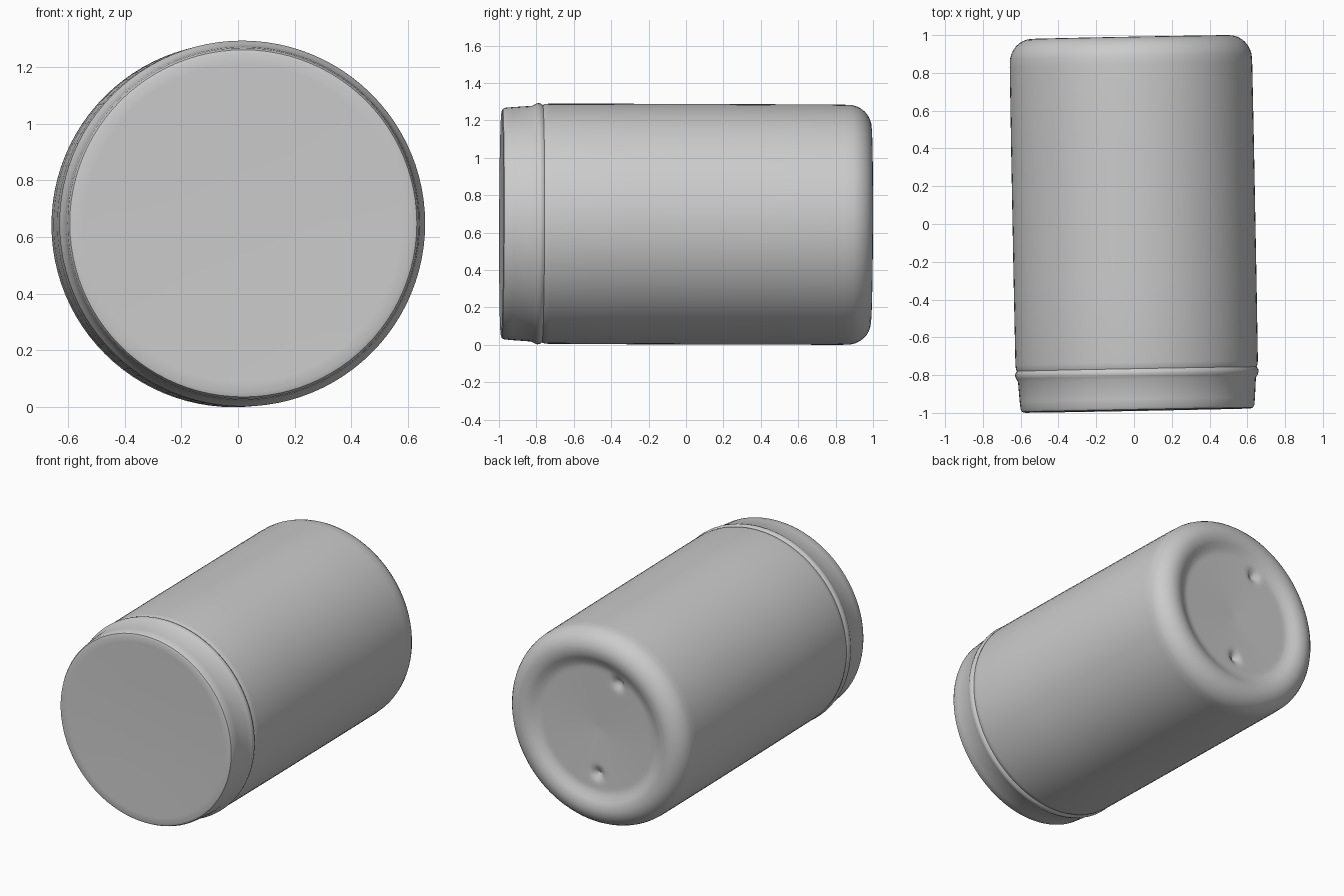
import bpy, bmesh, math
from mathutils import Vector

if "Cube" in bpy.data.objects:
    bpy.data.objects.remove(bpy.data.objects["Cube"])

SEG = 96
# Small pressed marks in the base dish: (x, z)
DENTS = [(-0.15, 0.33), (0.0, -0.30)]


def lathe(name, profile, shape=None):
    """Revolve (radius, y) points about the y axis; radius 0 closes an end."""
    bm = bmesh.new()
    rings = []
    for r, y in profile:
        if r == 0:
            rings.append([bm.verts.new((0, y, 0))])
        else:
            rings.append([bm.verts.new((r * math.cos(2 * math.pi * i / SEG), y,
                                        r * math.sin(2 * math.pi * i / SEG)))
                          for i in range(SEG)])
    for a, b in zip(rings, rings[1:]):
        for i in range(SEG):
            j = (i + 1) % SEG
            quad = [a[i % len(a)], a[j % len(a)], b[j % len(b)], b[i % len(b)]]
            bm.faces.new(list(dict.fromkeys(quad)))
    if shape:
        for v in bm.verts:
            shape(v)
    # Faces wind from the front (-y) to the back; make them point outward
    bm.normal_update()
    side = max(bm.faces, key=lambda f: f.calc_area() * Vector((f.calc_center_median().x, 0, f.calc_center_median().z)).length)
    c = side.calc_center_median()
    if side.normal.dot(Vector((c.x, 0, c.z))) < 0:
        bmesh.ops.reverse_faces(bm, faces=bm.faces[:])
    me = bpy.data.meshes.new(name)
    bm.to_mesh(me)
    bm.free()
    ob = bpy.data.objects.new(name, me)
    bpy.context.collection.objects.link(ob)
    # The container lies on its side, very slightly askew
    ob.location = (0, 0, 0.645)
    ob.rotation_euler = (-0.0033, 0, 0.019)
    bpy.ops.object.select_all(action='DESELECT')
    ob.select_set(True)
    bpy.context.view_layer.objects.active = ob
    bpy.ops.object.shade_smooth_by_angle(angle=math.radians(40))
    return ob


def press_dents(v):
    """Push two small pits into the base dish."""
    if v.co.y > 0.9 and math.hypot(v.co.x, v.co.z) < 0.45:
        for x, z in DENTS:
            d2 = (v.co.x - x) ** 2 + (v.co.z - z) ** 2
            v.co.y -= 0.035 * math.exp(-d2 / 0.0009)


# Lid: nearly flat face, tight edge, short wall and raised bead
lathe("lid", [(0, -0.978), (0.3, -0.982), (0.56, -0.987), (0.598, -0.988),
              (0.612, -0.983), (0.619, -0.970), (0.623, -0.93), (0.630, -0.825),
              (0.640, -0.808), (0.645, -0.793), (0.643, -0.780), (0.635, -0.768)])

# Body: straight wall, wide rounded shoulder, then the shallow base dish
body = [(0.635, -0.768), (0.640, -0.755), (0.642, -0.735), (0.643, -0.3),
        (0.643, 0.4), (0.642, 0.84)]
for k in range(1, 9):
    t = math.pi / 2 * k / 8
    body.append((0.522 + 0.12 * math.cos(t), 0.86 + 0.13 * math.sin(t)))
body += [(0.49, 0.986), (0.465, 0.975), (0.44, 0.960), (0.415, 0.951)]
body += [(0.40 - 0.02 * k, 0.948 - 0.0008 * k) for k in range(20)] + [(0, 0.932)]
lathe("body", body, press_dents)
